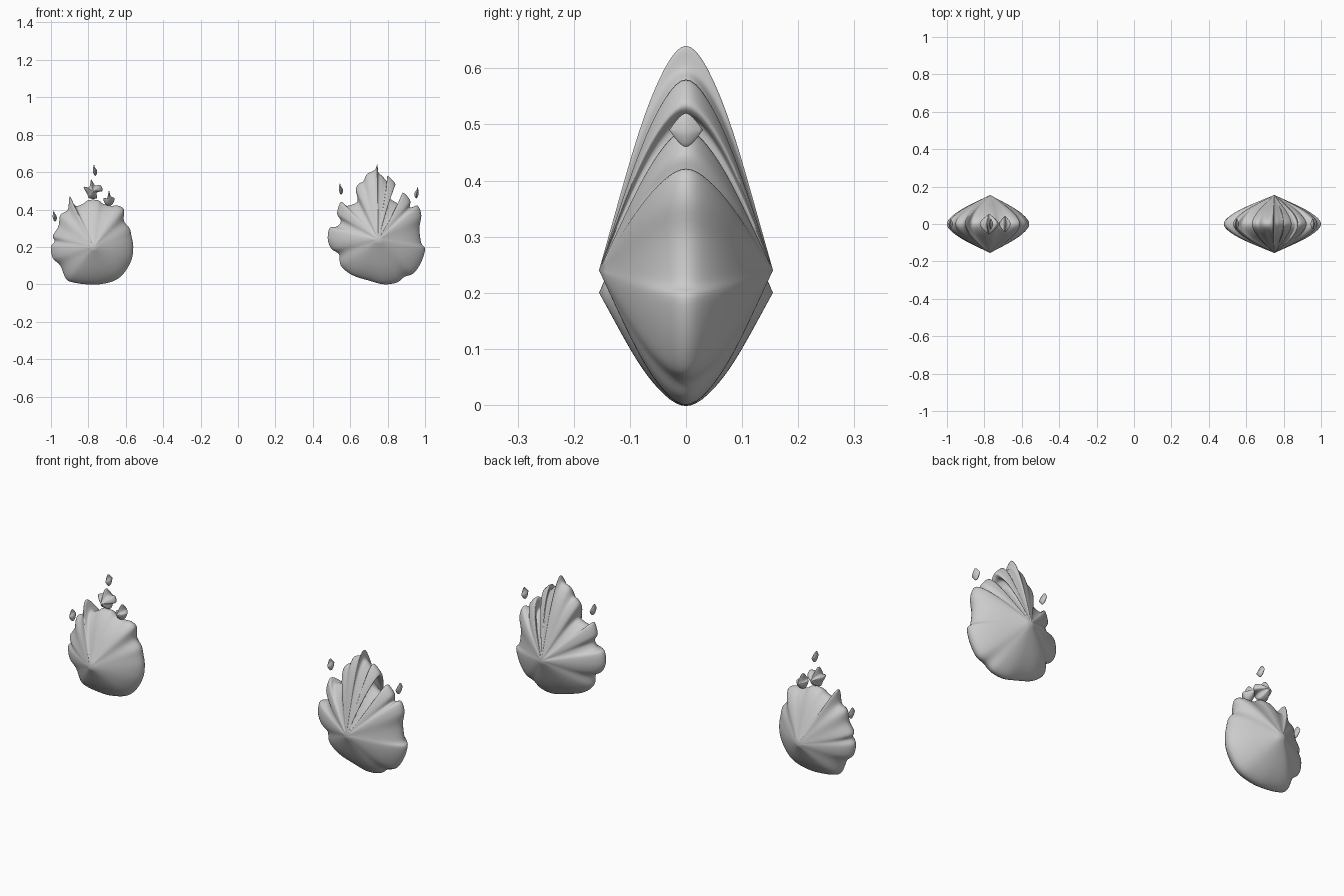
import bpy
import bmesh
import math
from mathutils import Vector

if "Cube" in bpy.data.objects:
    bpy.data.objects.remove(bpy.data.objects["Cube"])

grey = bpy.data.materials.new("soft grey")
grey.use_nodes = True
colour = (0.6, 0.6, 0.6, 1)
grey.diffuse_color = colour
grey.node_tree.nodes["Principled BSDF"].inputs["Base Color"].default_value = colour

UNIT = 0.01


def smooth_loop(points, steps):
    """Closed Catmull-Rom curve through the outline points."""
    pts = [Vector(p) * UNIT for p in points]
    n = len(pts)
    loop = []
    for i in range(n):
        a, b, c, d = (pts[(i + k) % n] for k in (-1, 0, 1, 2))
        for s in range(steps):
            t = s / steps
            loop.append(0.5 * (2 * b + (c - a) * t + (2 * a - 5 * b + 4 * c - d) * t ** 2
                               + (3 * b - a - 3 * c + d) * t ** 3))
    return loop


def softened(loop, rounds):
    """Outline with its small tips relaxed, used for the inner rings."""
    n = len(loop)
    for _ in range(rounds):
        loop = [(loop[i - 1] + loop[i] * 2 + loop[(i + 1) % n]) / 4 for i in range(n)]
    return loop


def swell(t):
    """Thickness from centre to rim: a blunt cone with a rounded edge."""
    return (1 - 0.7 * t) * math.sqrt(max(0, 1 - t ** 6))


def puff(name, centre, points, depth, rings=14, steps=5, soften=20):
    """Inflate an outline in the xz plane equally to the front and the back."""
    outer = smooth_loop(points, steps)
    inner = softened(outer, soften)
    n = len(outer)
    bm = bmesh.new()

    def vert(p, y):
        return bm.verts.new((centre[0] + p.x, y, centre[1] + p.y))

    rim = [vert(p, 0) for p in outer]
    for side in (-1, 1):
        tip = vert(Vector((0, 0)), side * depth)
        previous = rim
        for r in range(1, rings):
            t = math.cos(r / rings * math.pi / 2)
            ring = [vert(q.lerp(p, t ** 2) * t, side * depth * swell(t))
                    for p, q in zip(outer, inner)]
            for i in range(n):
                j = (i + 1) % n
                bm.faces.new((previous[i], previous[j], ring[j], ring[i]))
            previous = ring
        for i in range(n):
            bm.faces.new((previous[i], previous[(i + 1) % n], tip))
    bmesh.ops.recalc_face_normals(bm, faces=bm.faces)
    mesh = bpy.data.meshes.new(name)
    bm.to_mesh(mesh)
    bm.free()
    mesh.materials.append(grey)
    mesh.shade_smooth()
    obj = bpy.data.objects.new(name, mesh)
    bpy.context.collection.objects.link(obj)
    return obj


# Main body of the smaller flame, clockwise from the bottom
small_outline = [
    (-4, -20), (-11, -19), (-15, -17), (-18, -10), (-22, -6), (-23, 0), (-21, 3), (-22, 6),
    (-19, 11), (-18, 17), (-14, 20), (-13, 27), (-10, 22), (-6, 23), (-3, 25),
    (2, 25), (5, 23), (9, 22), (13, 22), (16, 20), (16, 14), (19, 10), (20, 6),
    (21, 0), (20, -7), (16, -14), (11, -18), (3, -20)]
puff("right_flame", (-0.77, 0.20), small_outline, 0.155)

# Main body of the larger flame, clockwise from the bottom
large_outline = [
    (3, -24), (-5, -22), (-14, -19), (-20, -14), (-21, -8), (-25, -5), (-27, 0), (-26, 6),
    (-22, 7), (-20, 10), (-22, 14), (-20, 20), (-17, 18), (-13, 19), (-11, 21), (-12, 27),
    (-10, 30), (-8, 31), (-6, 35), (-2, 37), (-0.5, 40), (0, 36), (2, 34), (5, 31),
    (5, 34), (9, 30), (8, 28), (5, 27), (5, 23), (9, 20), (12, 19), (13, 25),
    (17, 21), (17, 17), (21, 18), (23, 13), (22, 6), (23, -2), (25, -5), (23, -12),
    (19, -18), (14, -20), (10, -23)]
puff("left_flame", (0.75, 0.24), large_outline, 0.155)

# Tongues breaking away above the smaller flame
crown = [(-3, -2), (-5, 2), (-2, 2), (-1, 6), (1, 3), (4, 3), (5, 0), (2, -1), (2, -4), (-2, -4)]
tongue = [(-2, -3), (-3, 0), (-1, 0), (0, 4), (1, 1), (3, 0), (2, -3), (0, -4)]
puff("crown_tongue", (-0.775, 0.50), crown, 0.055, rings=8, soften=3)
puff("side_tongue", (-0.69, 0.46), tongue, 0.045, rings=8, soften=3)

# Loose sparks, curling left or right
spark = [(0, -3), (-1, -1), (-1, 1), (-0.5, 3), (0, 1.5), (1, 0), (1, -2)]
sparks = [("top_spark", -0.765, 0.61, 1), ("outer_spark", -0.98, 0.365, 1),
          ("inner_spark", 0.55, 0.51, 1), ("far_spark", 0.955, 0.49, -1)]
for name, x, z, flip in sparks:
    puff(name, (x, z), [(flip * px, pz) for px, pz in spark], 0.03, rings=6, soften=2)
